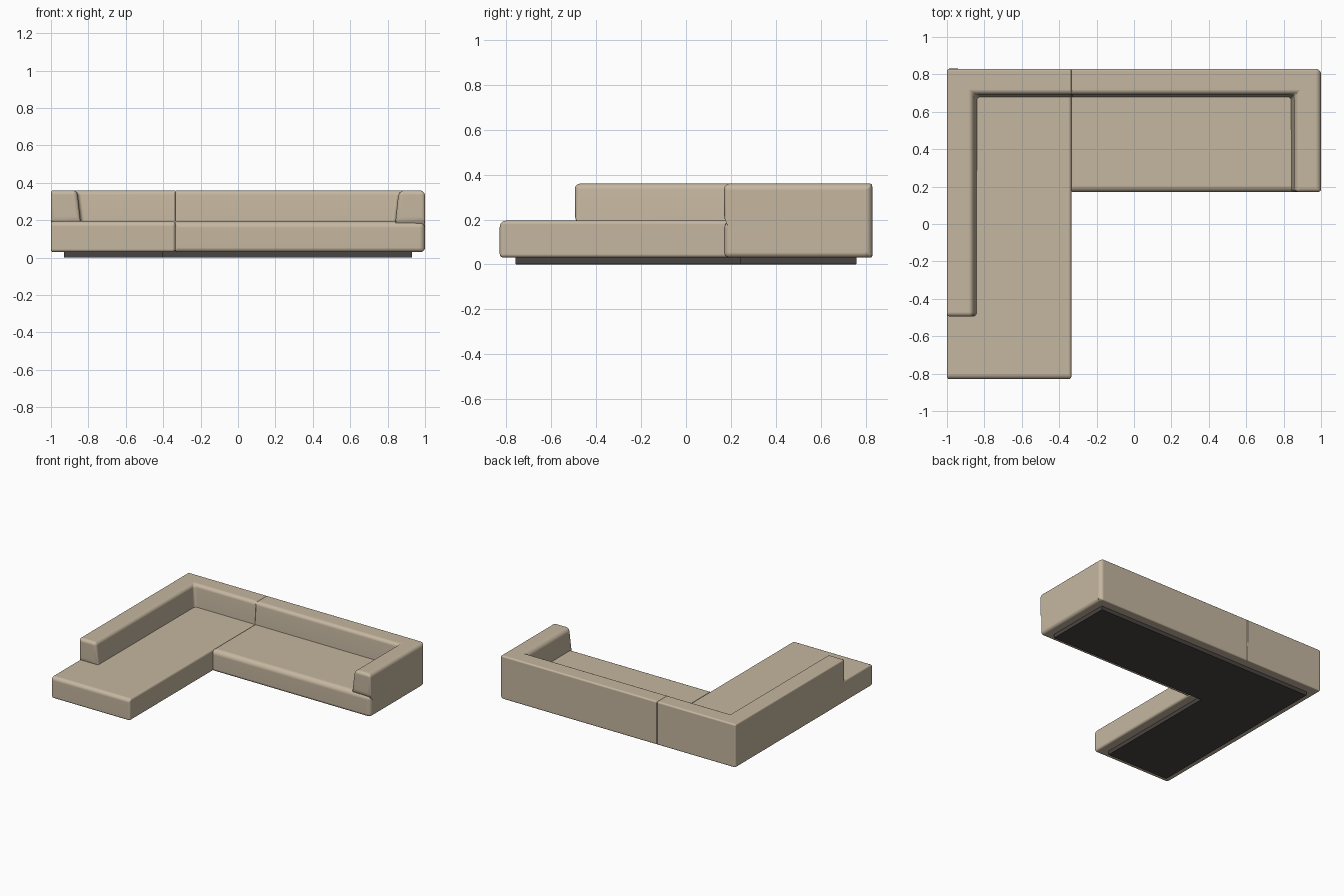
import bpy, bmesh

if "Cube" in bpy.data.objects:
    bpy.data.objects.remove(bpy.data.objects["Cube"])

WIDTH = 0.04   # full bevel width; edge weights scale it
SEAM, BACK, MID, TOP, LOW = -0.335, 0.83, 0.196, 0.36, 0.03


def material(name, rgb):
    m = bpy.data.materials.new(name)
    m.diffuse_color = (*rgb, 1)
    m.use_nodes = True
    m.node_tree.nodes["Principled BSDF"].inputs["Base Color"].default_value = m.diffuse_color
    return m


fabric = material("beige fabric", (0.56, 0.47, 0.35))
dark = material("dark base", (0.065, 0.058, 0.052))


def finish(name, bm, mat, segments=5):
    """Turn a bmesh with edge weights into a rounded, smooth shaded object."""
    bmesh.ops.recalc_face_normals(bm, faces=bm.faces)
    me = bpy.data.meshes.new(name)
    bm.to_mesh(me)
    bm.free()
    me.materials.append(mat)
    ob = bpy.data.objects.new(name, me)
    bpy.context.collection.objects.link(ob)
    bpy.ops.object.select_all(action='DESELECT')
    bpy.context.view_layer.objects.active = ob
    ob.select_set(True)
    b = ob.modifiers.new("round", 'BEVEL')
    b.width, b.segments, b.limit_method = WIDTH, segments, 'WEIGHT'
    bpy.ops.object.modifier_apply(modifier="round")
    bpy.ops.object.shade_smooth_by_angle(angle=0.6)
    w = ob.modifiers.new("normals", 'WEIGHTED_NORMAL')
    w.keep_sharp = True
    return ob


def seat(name, x0, x1, y0, y1, z0, z1, weights):
    """Box; each edge is rounded by the smaller weight of its two sides."""
    bm = bmesh.new()
    layer = bm.edges.layers.float.new("bevel_weight_edge")
    bmesh.ops.create_cube(bm, size=1)
    for v in bm.verts:
        v.co.x = x1 if v.co.x > 0 else x0
        v.co.y = y1 if v.co.y > 0 else y0
        v.co.z = z1 if v.co.z > 0 else z0
    bm.normal_update()

    def side(f):
        n = f.normal
        if abs(n.x) > 0.5:
            return "right" if n.x > 0 else "left"
        if abs(n.y) > 0.5:
            return "back" if n.y > 0 else "front"
        return "top" if n.z > 0 else "bottom"

    for e in bm.edges:
        e[layer] = min(weights[side(f)] for f in e.link_faces)
    return finish(name, bm, fabric)


def backrest(name, s, end_y, outer, inner):
    """L-shaped back and arm, flush with the outside, sloped on the inside.
    s is the side of the arm, outer and inner are rounding weights."""
    mid = [(s, end_y), (s * 0.84, end_y), (s * 0.84, 0.68),
           (SEAM, 0.68), (SEAM, BACK), (s, BACK)]
    top = [(s, end_y), (s * 0.86, end_y), (s * 0.86, 0.695),
           (SEAM, 0.695), (SEAM, BACK), (s, BACK)]
    low = [(x, y + 0.12 if i < 2 else y) for i, (x, y) in enumerate(mid)]
    bm = bmesh.new()
    layer = bm.edges.layers.float.new("bevel_weight_edge")
    rings = [[bm.verts.new((x, y, z)) for x, y in pts]
             for pts, z in ((low, LOW), (mid, MID), (top, TOP))]
    bm.faces.new(rings[0])
    bm.faces.new(rings[2])
    for a, b in zip(rings, rings[1:]):
        for i in range(6):
            j = (i + 1) % 6
            bm.faces.new((a[i], a[j], b[j], b[i]))
    # rounding per outline segment: end, arm inside, back inside, seam, rear, outer side
    around = [(0, 0.6, 0.6), (0, 0, inner), (0, 0, 0.6),
              (0, 0, 0.15), (0.3, 0, 0.3), (outer, 0, outer)]
    for i, row in enumerate(around):
        for ring, wt in zip(rings, row):
            bm.edges.get((ring[i], ring[(i + 1) % 6]))[layer] = wt
    # rounding of upright edges
    for i, (lo, hi) in enumerate([(0, 0.5), (0, 0.6), (0, 0.5),
                                  (0, 0.15), (0.15, 0.15), (outer, outer)]):
        bm.edges.get((rings[0][i], rings[1][i]))[layer] = lo
        bm.edges.get((rings[1][i], rings[2][i]))[layer] = hi
    return finish(name, bm, fabric)


# seats
seat("chaise_seat", -1, SEAM, -0.83, 0.80, LOW, 0.195,
     dict(top=1, front=0.7, left=0.35, right=0.4, bottom=0.4, back=0))
seat("sofa_seat", SEAM, 1, 0.17, 0.80, LOW, 0.195,
     dict(top=1, front=0.9, left=0.25, right=0.75, bottom=0.6, back=0))

# backs with arms
backrest("chaise_back", -1, -0.495, 0.3, 0.6)
backrest("sofa_back", 1, 0.17, 0.75, 0.8)

# dark L-shaped plinth
bm = bmesh.new()
layer = bm.edges.layers.float.new("bevel_weight_edge")
outline = [(-0.93, -0.76), (-0.405, -0.76), (-0.405, 0.24),
           (0.93, 0.24), (0.93, 0.76), (-0.93, 0.76)]
face = bm.faces.new([bm.verts.new((x, y, 0)) for x, y in outline])
for e in face.edges:
    e[layer] = 0.1
new = bmesh.ops.extrude_face_region(bm, geom=[face], use_keep_orig=True)["geom"]
for v in new:
    if isinstance(v, bmesh.types.BMVert):
        v.co.z = 0.04
finish("plinth", bm, dark, 2)
